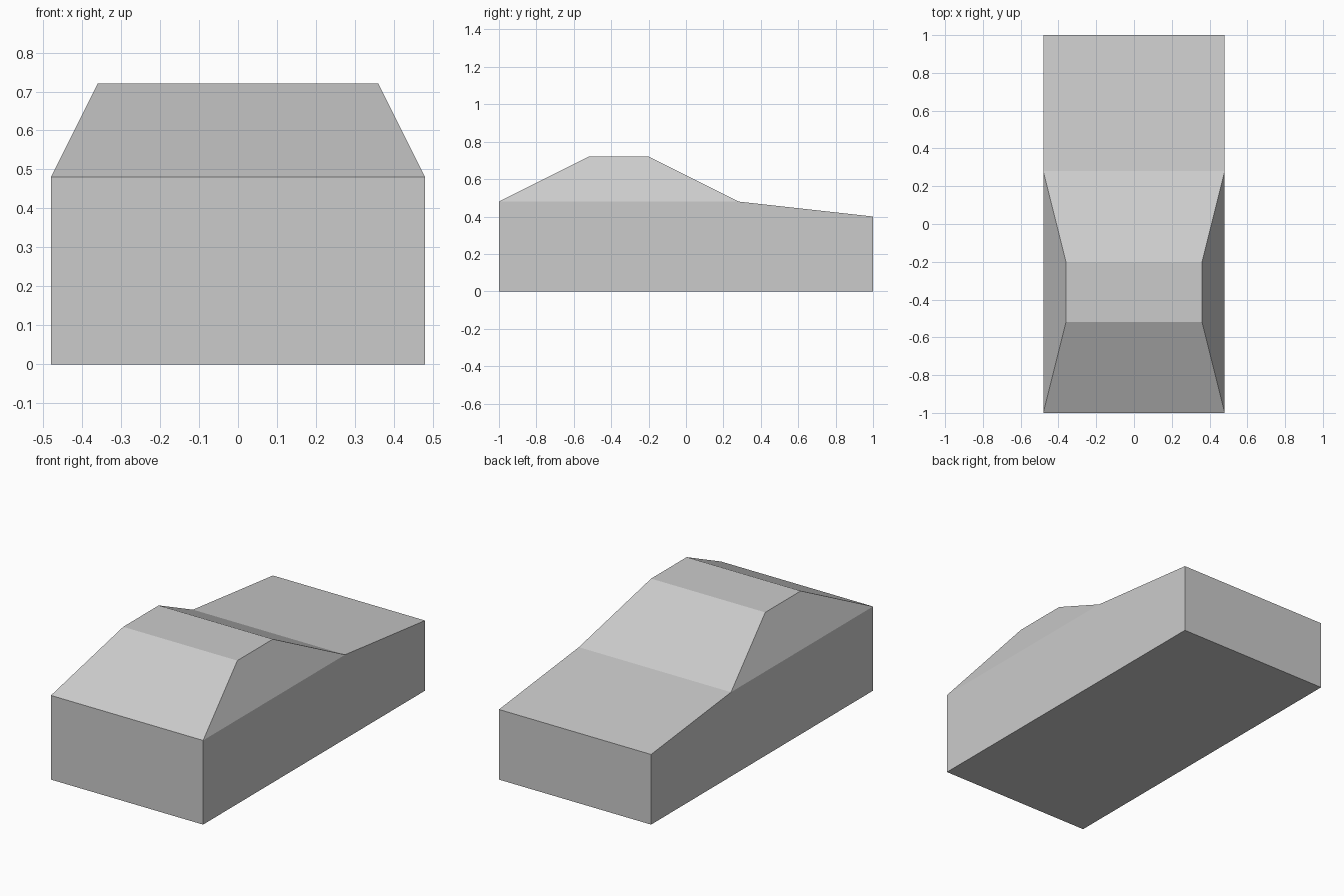
import bpy
import bmesh

cube = bpy.data.objects.get("Cube")
if cube:
    bpy.data.objects.remove(cube, do_unlink=True)

# Single plain grey paint
GREY = (0.6, 0.6, 0.6, 1.0)
paint = bpy.data.materials.new("plain_grey")
paint.use_nodes = True
paint.diffuse_color = GREY
paint.node_tree.nodes["Principled BSDF"].inputs["Base Color"].default_value = GREY

# Side profile running round the car body: half width, y, z
BODY, ROOF = 0.48, 0.36
profile = [
    (BODY, -1.0, 0.0),     # front bottom
    (BODY, -1.0, 0.48),    # front top edge
    (ROOF, -0.52, 0.72),   # roof front
    (ROOF, -0.2, 0.72),    # roof back
    (BODY, 0.28, 0.48),    # cabin back base
    (BODY, 1.0, 0.4),      # back top edge
    (BODY, 1.0, 0.0),      # back bottom
]

bm = bmesh.new()
right = [bm.verts.new((-w, y, z)) for w, y, z in profile]
left = [bm.verts.new((w, y, z)) for w, y, z in profile]

# Panels spanning the width, all the way round
for i in range(len(profile)):
    j = (i + 1) % len(profile)
    bm.faces.new((right[i], right[j], left[j], left[i]))

# Upright body side and leaning cabin side, on both flanks
for side in (right, left):
    bm.faces.new([side[i] for i in (0, 1, 4, 5, 6)])
    bm.faces.new(side[1:5])

bmesh.ops.recalc_face_normals(bm, faces=bm.faces)
mesh = bpy.data.meshes.new("car_body")
bm.to_mesh(mesh)
bm.free()
mesh.materials.append(paint)
body = bpy.data.objects.new("car_body", mesh)
bpy.context.collection.objects.link(body)
